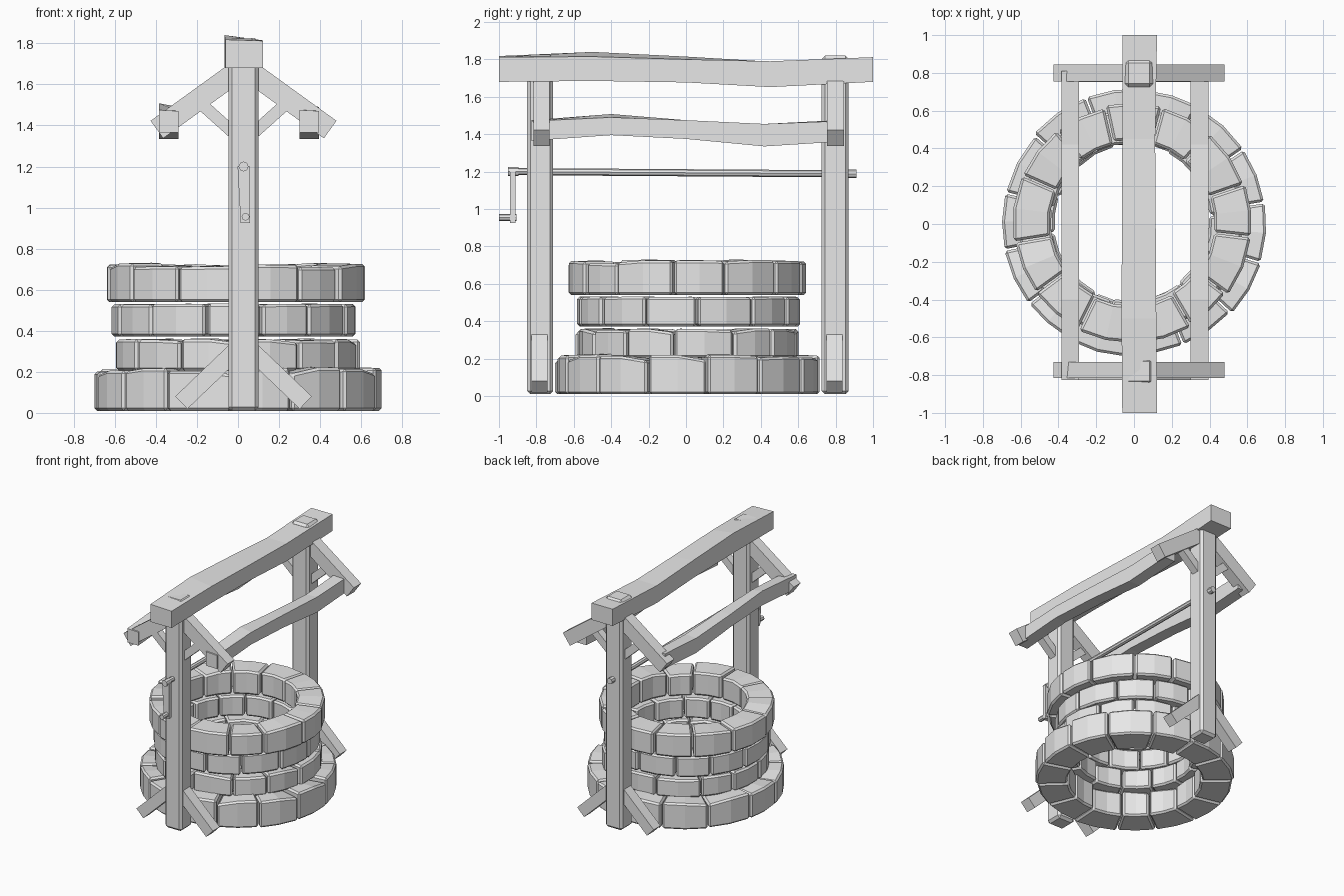
import bpy, bmesh, math, random
from mathutils import Vector, Matrix

if "Cube" in bpy.data.objects:
    bpy.data.objects.remove(bpy.data.objects["Cube"])

random.seed(4)
grey = bpy.data.materials.new("plain grey")
grey.diffuse_color = (0.8, 0.8, 0.8, 1)
grey.use_nodes = True
grey.node_tree.nodes["Principled BSDF"].inputs["Base Color"].default_value = grey.diffuse_color


def finish(name, bm, bevel=0):
    bmesh.ops.recalc_face_normals(bm, faces=bm.faces)
    me = bpy.data.meshes.new(name)
    bm.to_mesh(me)
    bm.free()
    me.materials.append(grey)
    ob = bpy.data.objects.new(name, me)
    bpy.context.collection.objects.link(ob)
    if bevel:
        m = ob.modifiers.new("bevel", 'BEVEL')
        m.width, m.segments = bevel, 1
        m.limit_method, m.angle_limit = 'ANGLE', math.radians(45)
    return ob


def loft(bm, rings):
    """Skin a chain of equal-sized cross-sections and cap both ends."""
    vs = [[bm.verts.new(p) for p in r] for r in rings]
    n = len(vs[0])
    for a, b in zip(vs, vs[1:]):
        for i in range(n):
            bm.faces.new((a[i], a[(i + 1) % n], b[(i + 1) % n], b[i]))
    bm.faces.new(vs[0][::-1])
    bm.faces.new(vs[-1])


def course(name, n, r_in, r_out, z0, z1, cx, cy, start, jitter):
    """One ring of separate, slightly uneven curved stones."""
    bm = bmesh.new()
    step = 2 * math.pi / n
    cuts = [start + step * (i + random.uniform(-.1, .1)) for i in range(n)]
    cuts.append(cuts[0] + 2 * math.pi)
    for a, b in zip(cuts, cuts[1:]):
        gap = 0.005 / r_out
        a, b = a + gap, b - gap
        dr = random.uniform(-.012, .008)
        ta, tb = random.uniform(-jitter, jitter), random.uniform(-jitter, jitter)
        rings = []
        for k in range(3):
            t = a + (b - a) * k / 2
            d = Vector((math.cos(t), math.sin(t), 0))
            c = Vector((cx, cy, 0))
            top = z1 + (ta, max(ta, tb), tb)[k]
            ri, ro = r_in + dr, r_out + dr
            rings.append([c + d * ri + Vector((0, 0, z0)), c + d * ro + Vector((0, 0, z0)),
                          c + d * ro + Vector((0, 0, top)),
                          c + d * ri + Vector((0, 0, top + random.uniform(-.5, .5) * jitter))])
        loft(bm, rings)
    finish(name, bm, 0.013)


def beam_y(name, sections, bevel=0):
    """Warped timber along y; sections are (y, x0, x1, z0, z1 left, z1 right)."""
    bm = bmesh.new()
    loft(bm, [[(x0, y, z0), (x1, y, z0), (x1, y, zr), (x0, y, zl)]
              for y, x0, x1, z0, zl, zr in sections])
    finish(name, bm, bevel)


def strut(name, p, q, y0, y1, w):
    """Plank in the xz plane from p to q, w thick, spanning y0..y1."""
    p, q = Vector((p[0], 0, p[1])), Vector((q[0], 0, q[1]))
    d = (q - p).normalized()
    s = Vector((-d.z, 0, d.x)) * w / 2
    u, v = Vector((0, y0, 0)), Vector((0, y1, 0))
    bm = bmesh.new()
    loft(bm, [[e - s + u, e + s + u, e + s + v, e - s + v] for e in (p, q)])
    finish(name, bm)


def rod(name, p, q, r, sides=8):
    p, q = Vector(p), Vector(q)
    rot = (q - p).to_track_quat('Z', 'Y').to_matrix().to_4x4()
    bm = bmesh.new()
    bmesh.ops.create_cone(bm, cap_ends=True, segments=sides, radius1=r, radius2=r,
                          depth=(q - p).length,
                          matrix=Matrix.Translation((p + q) / 2) @ rot)
    finish(name, bm)


# Stone wall, four courses
course("base_stones", 14, .48, .705, .01, .20, 0, .005, .18, .022)
course("lower_wall_stones", 13, .42, .595, .205, .35, 0, .01, .4, .010)
course("middle_wall_stones", 13, .42, .595, .372, .53, -.02, .01, .1, .002)
course("rim_stones", 13, .435, .63, .54, .718, -.015, .005, .36, .010)

# Posts, rafters and braces at both ends
MX = 0.027
for tag, y0, y1, top, ry0, ry1 in (("front", -.85, -.71, 1.825, -.815, -.73),
                                   ("back", .725, .87, 1.82, .755, .845)):
    beam_y(tag + "_post", [(y0, -.047, .1, .01, top, top), (y1, -.047, .1, .01, top, top)], .018)
    ym = (y0 + y1) / 2
    for side, s in (("left", -1), ("right", 1)):
        strut(f"{tag}_{side}_rafter", (MX, 1.685), (MX + s * .422, 1.38), ry0, ry1, .105)
        strut(f"{tag}_{side}_rafter_brace", (MX, 1.32), (MX + s * .24, 1.535), ym - .03, ym + .03, .058)
        strut(f"{tag}_{side}_foot_brace", (MX, .34), (MX + s * .303, .05), ym - .045, ym + .04, .085)

# Warped ridge beam
beam_y("ridge_beam", [
    (-1, -.062, .122, 1.68, 1.818, 1.812), (-.5, -.066, .118, 1.685, 1.84, 1.815),
    (0, -.064, .115, 1.677, 1.815, 1.80), (.45, -.062, .112, 1.652, 1.788, 1.79),
    (1, -.062, .122, 1.68, 1.812, 1.812)])

# Warped side beams on the rafter ends
for side, x0, x1 in (("left", -.385, -.29), ("right", .30, .395)):
    beam_y(side + "_side_beam", [
        (-.825, x0, x1, 1.365, 1.475, 1.47), (-.4, x0, x1, 1.395, 1.508, 1.49),
        (0, x0, x1, 1.375, 1.475, 1.475), (.42, x0, x1, 1.335, 1.45, 1.455),
        (.81, x0, x1, 1.36, 1.475, 1.47)])

# Axle, crank and handle
rod("axle", (MX, -.9, 1.2), (MX, .9, 1.188), .019)
rod("axle_end", (MX, .87, 1.188), (MX, .912, 1.188), .023)
rod("crank_hub", (MX, -.952, 1.2), (MX, -.895, 1.2), .024)
bm = bmesh.new()
loft(bm, [[(x0, -.94, z), (x1, -.94, z), (x1, -.912, z), (x0, -.912, z)]
          for x0, x1, z in ((.013, .058, .925), (-.002, .058, 1.2))])
finish("crank_arm", bm)
rod("crank_handle", (.037, -1.0, .955), (.037, -.905, .955), .019)
